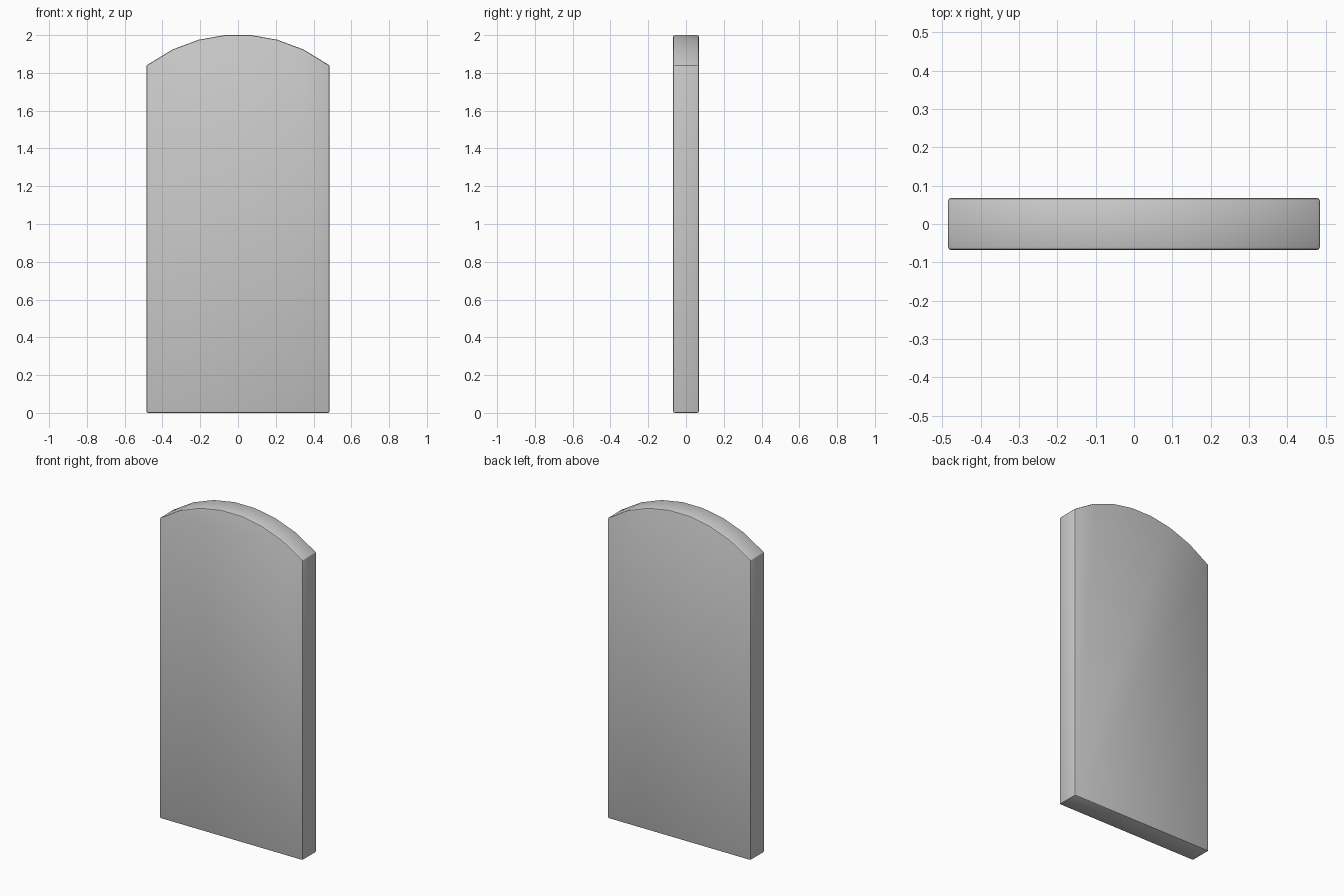
import bpy, bmesh, math

if "Cube" in bpy.data.objects:
    bpy.data.objects.remove(bpy.data.objects["Cube"])

HALF_W, HALF_D, HEIGHT = 0.485, 0.068, 2.0
RADIUS, SEGMENTS = 0.8, 7


def arch_z(x):
    return math.sqrt(RADIUS ** 2 - x ** 2)


# slab outline: straight sides with a shallow faceted arch on top
step = 2 * HALF_W / SEGMENTS
base = HEIGHT - arch_z(step / 2)
outline = [(-HALF_W, 0), (HALF_W, 0)]
for i in range(SEGMENTS + 1):
    x = HALF_W - i * step
    outline.append((x, base + arch_z(x)))

# extrude the outline from front to back
bm = bmesh.new()
front = bm.faces.new([bm.verts.new((x, -HALF_D, z)) for x, z in outline])
result = bmesh.ops.extrude_face_region(bm, geom=[front])
moved = [v for v in result["geom"] if isinstance(v, bmesh.types.BMVert)]
bmesh.ops.translate(bm, vec=(0, 2 * HALF_D, 0), verts=moved)
bmesh.ops.recalc_face_normals(bm, faces=bm.faces)

# soften the sharp edges, leaving the arch facets alone
sharp = [e for e in bm.edges if e.calc_face_angle(0) > math.radians(30)]
bmesh.ops.bevel(bm, geom=sharp, offset=0.008, segments=2, profile=0.5,
                affect='EDGES', clamp_overlap=True)

mesh = bpy.data.meshes.new("arched_slab")
bm.to_mesh(mesh)
bm.free()
slab = bpy.data.objects.new("arched_slab", mesh)
bpy.context.collection.objects.link(slab)

# smooth shading across the arch and rounded edges
bpy.context.view_layer.objects.active = slab
slab.select_set(True)
bpy.ops.object.shade_smooth_by_angle(angle=math.radians(30))
